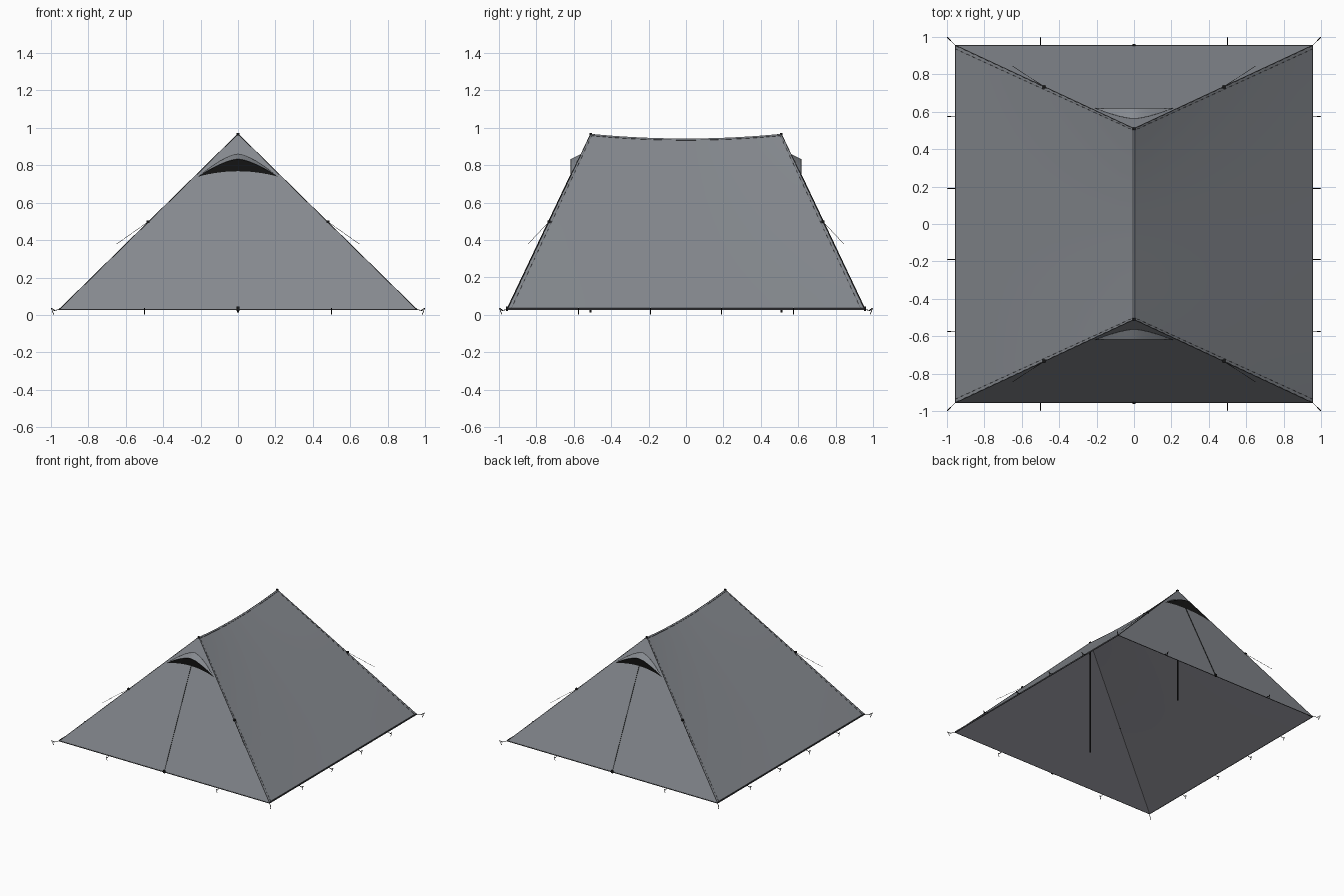
import bpy, bmesh
from mathutils import Vector

cube = bpy.data.objects.get("Cube")
if cube:
    bpy.data.objects.remove(cube, do_unlink=True)


def material(name, rgb):
    m = bpy.data.materials.new(name)
    m.use_nodes = True
    m.diffuse_color = (*rgb, 1)
    m.node_tree.nodes["Principled BSDF"].inputs["Base Color"].default_value = (*rgb, 1)
    return m


FABRIC = material("grey fabric", (0.237, 0.252, 0.275))
LINING = material("dark grey lining", (0.125, 0.125, 0.14))
SEAM = material("charcoal seam", (0.05, 0.052, 0.057))
BLACK = material("black", (0.008, 0.008, 0.008))

BASE, HEM, PEAK_Y, PEAK_Z, SAG = 0.955, 0.03, 0.51, 0.968, 0.025


def ridge(t):
    """Sagging ridge line, t from -1 at the front to 1 at the back."""
    return Vector((0, PEAK_Y * t, PEAK_Z - SAG * (1 - t * t)))


def side_point(s, t, v):
    """Point on a side panel, v from 0 at the ridge to 1 at the hem."""
    return ridge(t).lerp(Vector((s * BASE, BASE * t, HEM)), v)


def end_y(z):
    """Distance from the middle to the sloping end panel at height z."""
    return PEAK_Y + (BASE - PEAK_Y) * (PEAK_Z - z) / (PEAK_Z - HEM)


def surface(name, rows, mat, outward):
    """Skin a grid of points and face it towards the outward direction."""
    bm = bmesh.new()
    grid = [[bm.verts.new(p) for p in row] for row in rows]
    for a, b in zip(grid, grid[1:]):
        for i in range(len(a) - 1):
            bm.faces.new((a[i], a[i + 1], b[i + 1], b[i]))
    bmesh.ops.remove_doubles(bm, verts=bm.verts, dist=1e-5)
    bm.normal_update()
    total = sum((f.normal * f.calc_area() for f in bm.faces), Vector())
    if total.dot(Vector(outward)) < 0:
        bmesh.ops.reverse_faces(bm, faces=bm.faces)
    for f in bm.faces:
        f.smooth = True
    mesh = bpy.data.meshes.new(name)
    bm.to_mesh(mesh)
    bm.free()
    mesh.materials.append(mat)
    bpy.context.collection.objects.link(bpy.data.objects.new(name, mesh))


def lined_panel(name, rows, outward):
    """Outer fabric with a darker lining just inside it."""
    surface(name, rows, FABRIC, outward)
    shift = Vector(outward) * 0.003
    surface(name + "_lining", [[p - shift for p in row] for row in rows], LINING, -Vector(outward))


def cords(name, paths, radius, mat):
    """Round cords or rods along straight-segment paths."""
    cu = bpy.data.curves.new(name, "CURVE")
    cu.dimensions = "3D"
    cu.bevel_depth = radius
    cu.bevel_resolution = 1
    cu.use_fill_caps = True
    for path in paths:
        sp = cu.splines.new("POLY")
        sp.points.add(len(path) - 1)
        for pt, co in zip(sp.points, path):
            pt.co = (*co, 1)
    cu.materials.append(mat)
    bpy.context.collection.objects.link(bpy.data.objects.new(name, cu))


def block(name, loc, size, mat):
    bpy.ops.mesh.primitive_cube_add(size=1, location=loc)
    obj = bpy.context.object
    obj.name = name
    obj.scale = size
    obj.data.materials.append(mat)


STEPS = [i / 10 - 1 for i in range(21)]
ROWS = [i / 12 for i in range(13)]
SIGNS = (-1, 1)
CORNERS = [(sx, sy) for sx in SIGNS for sy in SIGNS]

# Side panels hang from the sagging ridge to the hem
for s, side in zip(SIGNS, ("right", "left")):
    lined_panel(side + "_side_panel", [[side_point(s, t, v) for t in STEPS] for v in ROWS], (s, 0, 1))

# End panels, each with a hooded vent, a zip and a toggle
for s, end in zip(SIGNS, ("front", "back")):
    peak = ridge(s)
    rows = [[peak.lerp(Vector((BASE * t, s * BASE, HEM)), v) for t in STEPS] for v in ROWS]
    lined_panel(end + "_end_panel", rows, (0, s, 1))

    attach, brim, lower = [], [], []
    for t in STEPS:
        x, arch = 0.21 * t, 1 - abs(t) ** 1.5
        za, zl = 0.74 + 0.12 * arch, 0.74 + 0.028 * (1 - t * t)
        attach.append(Vector((x, s * (end_y(za) + 0.002), za)))
        brim.append(Vector((x, s * 0.617, 0.74 + 0.093 * arch)))
        lower.append(Vector((x, s * (end_y(zl) + 0.003), zl)))
    surface(end + "_vent_hood", [attach, brim], FABRIC, (0, s, 1))
    surface(end + "_vent_mesh", [brim, lower], BLACK, (0, s, 0))
    cords(end + "_vent_trim", [brim], 0.0012, BLACK)
    cords(end + "_vent_seam", [attach], 0.0006, SEAM)

    # Zip is a fine upright flange from the hem to the vent
    zip_rows = [[Vector((0, s * (end_y(z) + d), z)) for z in (0.04, 0.77)] for d in (0, 0.005)]
    surface(end + "_zip", zip_rows, BLACK, (1, 0, 0))
    block(end + "_toggle", (0, s * (BASE + 0.002), 0.033), (0.016, 0.01, 0.022), BLACK)

    # Poles and peak caps
    cords(end + "_pole", [[(0, s * PEAK_Y, 0.014), (0, s * PEAK_Y, PEAK_Z)]], 0.006, BLACK)
    block(end + "_peak_cap", (0, s * PEAK_Y, PEAK_Z), (0.014, 0.014, 0.008), BLACK)

# Ridge, hip and stitching seams
cords("ridge_seam", [[ridge(t) + Vector((dx, 0, -0.0085)) for t in STEPS] for dx in (-0.009, 0.009)],
      0.0015, SEAM)
hips, stitches = [], []
for sx, sy in CORNERS:
    hips.append([ridge(sy), Vector((sx * BASE, sy * BASE, HEM))])
    lift = Vector((sx, 0, 1)) * 0.0006
    stitches.append([side_point(sx, sy * 0.98, v) + lift for v in (0.01, 1)])
cords("hip_seams", hips, 0.0018, SEAM)
cords("hip_stitching", stitches, 0.0007, SEAM)

# Hem tape around the bottom edge
for s in SIGNS:
    block("side_hem", (s * BASE, 0, HEM + 0.002), (0.003, 2 * BASE, 0.012), SEAM)
    block("end_hem", (0, s * BASE, HEM - 0.001), (2 * BASE, 0.003, 0.006), SEAM)

# Guy points and loose guy lines halfway down each hip
guys = []
for sx, sy in CORNERS:
    point = Vector((sx * 0.48, sy * 0.733, 0.498))
    block("guy_point", point, (0.016, 0.016, 0.012), BLACK)
    guys.append([point, (sx * 0.65, sy * 0.845, 0.378)])
cords("guy_lines", guys, 0.001, BLACK)

# Pegs and their loops, leaning out from the hem
pegs, loops = [], []


def peg(x, y, dx, dy):
    foot = Vector((x, y, HEM))
    out = Vector((dx, dy, 0))
    head = foot + out * 0.042 + Vector((0, 0, 0.006))
    loops.append([foot, foot + out * 0.032 + Vector((0, 0, -0.008))])
    pegs.append([foot + out * 0.024 + Vector((0, 0, -0.006)), head])
    pegs.append([head, foot + out * 0.03 + Vector((0, 0, -0.028))])


for sx, sy in CORNERS:
    peg(sx * BASE, sy * BASE, sx, sy)
    peg(sx * 0.5, sy * BASE, 0, sy)
    for y in (0.19, 0.575):
        peg(sx * BASE, sy * y, sx, 0)
cords("peg_loops", loops, 0.0018, BLACK)
cords("pegs", pegs, 0.002, BLACK)
